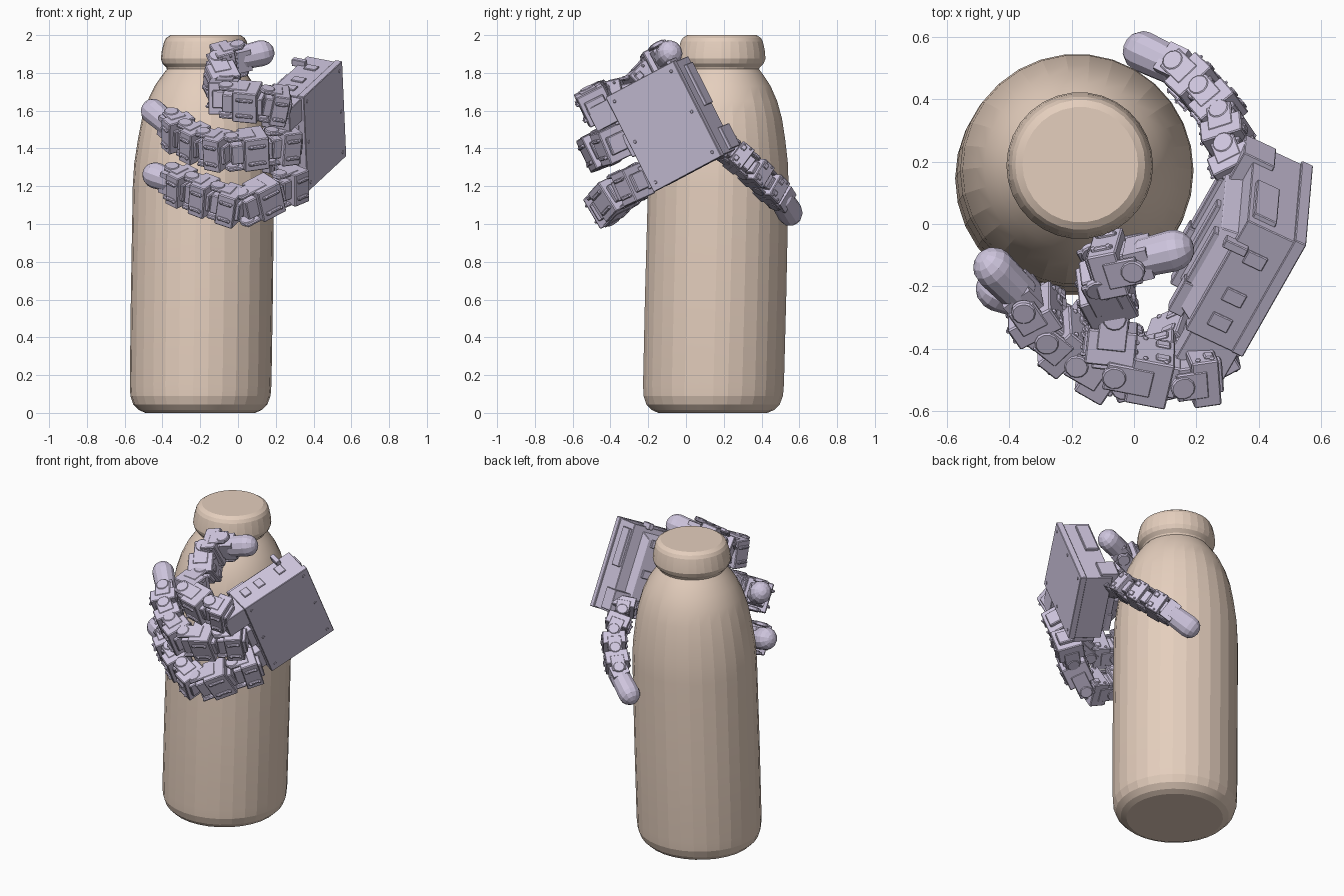
import bpy, bmesh, math
from mathutils import Vector, Matrix

if "Cube" in bpy.data.objects:
    bpy.data.objects.remove(bpy.data.objects["Cube"])


def material(name, rgb):
    m = bpy.data.materials.new(name)
    m.diffuse_color = (*rgb, 1)
    m.use_nodes = True
    m.node_tree.nodes["Principled BSDF"].inputs["Base Color"].default_value = m.diffuse_color
    return m


SKIN = material("bottle_beige", (0.78, 0.62, 0.51))
LILAC = material("hand_lilac", (0.62, 0.56, 0.73))


def finish(bm, name, mat, bevel=0.0):
    bmesh.ops.recalc_face_normals(bm, faces=bm.faces)
    me = bpy.data.meshes.new(name)
    bm.to_mesh(me)
    bm.free()
    ob = bpy.data.objects.new(name, me)
    bpy.context.collection.objects.link(ob)
    me.materials.append(mat)
    if bevel:
        b = ob.modifiers.new("bevel", 'BEVEL')
        b.width, b.segments, b.limit_method = bevel, 1, 'ANGLE'
    return ob


def frame(origin, along, hinge):
    """Local axes: x along the part, y the hinge axis, z across both."""
    x = Vector(along).normalized()
    h = Vector(hinge)
    y = (h - x * h.dot(x)).normalized()
    z = x.cross(y)
    m = Matrix((x, y, z)).transposed().to_4x4()
    m.translation = Vector(origin)
    return m


def box(bm, m, c, s, taper=1.0):
    r = bmesh.ops.create_cube(bm, size=1)
    for v in r["verts"]:
        k = taper if v.co.z < 0 else 1.0
        p = Vector((v.co.x * s[0] * k, v.co.y * s[1] * k, v.co.z * s[2]))
        v.co = m @ (p + Vector(c))


def cyl(bm, m, c, r, depth, axis='Y', seg=12):
    rot = Matrix.Rotation(math.pi / 2, 4, 'X') if axis == 'Y' else Matrix()
    bmesh.ops.create_cone(bm, cap_ends=True, segments=seg, radius1=r, radius2=r,
                          depth=depth, matrix=m @ Matrix.Translation(c) @ rot)


def servo_link(bm, a, b, hinge, w, d):
    """Servo housing with side brackets, hinge hubs, ribs and screw heads."""
    a, b = Vector(a), Vector(b)
    L = (b - a).length
    m = frame((a + b) / 2, b - a, hinge)
    box(bm, m, (-L * .12, 0, 0), (L * .62, w * .92, d))
    box(bm, m, (L * .3, 0, 0), (L * .36, w * .55, d * .62))
    box(bm, m, (-L * .45, 0, 0), (L * .2, w * .5, d * .7))
    for s in (-1, 1):
        box(bm, m, (L * .2, s * w * .43, 0), (L * .72, w * .09, d * .6))
        cyl(bm, m, (L * .42, s * w * .43, 0), d * .25, w * .13)
        box(bm, m, (-L * .1, s * w * .24, d * .5), (L * .4, w * .1, d * .14))
        box(bm, m, (-L * .25, s * w * .25, -d * .5), (L * .22, w * .2, d * .1))
        for t in (-.3, .02):
            cyl(bm, m, (L * t, s * w * .37, -d * .5), w * .05, d * .1, 'Z', 6)
            cyl(bm, m, (L * t, s * w * .25, d * .5), w * .05, d * .2, 'Z', 6)


def fingertip(bm, a, b, hinge, r):
    """Rounded rubber tip: a stretched sphere on a short collar."""
    a, b = Vector(a), Vector(b)
    L = (b - a).length
    m = frame(a, b - a, hinge)
    start = len(bm.verts)
    bmesh.ops.create_uvsphere(bm, u_segments=12, v_segments=8, radius=r)
    bm.verts.ensure_lookup_table()
    for v in bm.verts[start:]:
        p = Vector((v.co.z, v.co.y, v.co.x * .95))
        p.x += L - r if p.x > -.001 else r * .5
        v.co = m @ p
    box(bm, m, (0, 0, 0), (r * 1.1, r * 1.75, r * 1.5))


# Bottle: lathed profile, leaning slightly
profile = [(0.0, .29), (.015, .325), (.045, .355), (.09, .371), (.15, .375),
           (.62, .376), (1.2, .374), (1.32, .368), (1.45, .350), (1.56, .330), (1.65, .303),
           (1.73, .266), (1.79, .225), (1.82, .202), (1.83, .206), (1.85, .226),
           (1.875, .235), (1.92, .230), (1.965, .219), (1.985, .208), (2.0, .185)]
N = 30
bm = bmesh.new()
rings = []
for z, r in profile:
    cx, cy = -.200 + .014 * z, .142 + .024 * z
    rings.append([bm.verts.new((cx + r * math.cos(i * math.tau / N),
                                cy + r * math.sin(i * math.tau / N), z)) for i in range(N)])
for lo, hi in zip(rings, rings[1:]):
    for i in range(N):
        bm.faces.new((lo[i], lo[(i + 1) % N], hi[(i + 1) % N], hi[i]))
bm.faces.new(rings[0])
bm.faces.new(rings[-1])
bottle = finish(bm, "bottle", SKIN)
for p in bottle.data.polygons:
    p.use_smooth = True
bottle.data.set_sharp_from_angle(angle=math.radians(11))

# Palm: outer shell, tapered inner body, finger and thumb mounts
U, V = (-.45, -.79, -.42), (.036, .446, -.894)
pm = frame((.461, -.12, 1.515), U, V)
bm = bmesh.new()
box(bm, pm, (0, 0, -.02), (.455, .565, .04))
box(bm, pm, (.005, 0, -.12), (.445, .555, .17))
box(bm, pm, (.03, 0, -.225), (.36, .50, .06), .85)
box(bm, pm, (-.21, -.12, -.15), (.05, .24, .08))
box(bm, pm, (-.12, -.285, -.20), (.03, .04, .08))
box(bm, pm, (-.17, .2, -.19), (.13, .13, .11))
# upper corner block carrying the upper finger
box(bm, pm, (.29, -.205, -.10), (.16, .13, .17))
for y in (-.19, 0, .19):
    box(bm, pm, (.235, y, -.11), (.07, .13, .13))
    box(bm, pm, (.16, y, -.25), (.12, .06, .05))
    box(bm, pm, (0, y, -.255), (.2, .05, .03))
for x in (-.19, .19):
    for y in (-.24, 0, .24):
        cyl(bm, pm, (x, y, 0), .01, .006, 'Z', 8)
for x in (-.1, .05, .15):
    box(bm, pm, (x, -.275, -.12), (.05, .02, .07))
finish(bm, "palm", LILAC, .008)

# Fingers and thumb: joint paths, last segment is the rubber tip
digits = {
    "upper_finger": (V, .19, .16, [(.27, -.47, 1.62), (.13, -.49, 1.64), (-.08, -.45, 1.66),
                                   (-.06, -.27, 1.70), (-.13, -.14, 1.84), (.02, -.11, 1.88),
                                   (.19, -.07, 1.92)]),
    "middle_finger": (V, .20, .16, [(.31, -.36, 1.43), (.16, -.44, 1.41), (-.05, -.49, 1.38),
                                    (-.19, -.41, 1.41), (-.29, -.33, 1.46), (-.36, -.23, 1.52),
                                    (-.49, -.10, 1.63)]),
    "lower_finger": (V, .20, .16, [(.33, -.24, 1.23), (.21, -.35, 1.18), (.02, -.44, 1.08),
                                   (-.13, -.39, 1.13), (-.26, -.32, 1.18), (-.36, -.24, 1.23),
                                   (-.50, -.19, 1.28)]),
    "thumb": ((.37, -.49, -.8), .145, .14, [(.34, .15, 1.44), (.305, .24, 1.38), (.295, .34, 1.30),
                                            (.225, .42, 1.22), (.14, .50, 1.14),
                                            (-.02, .575, 1.02)]),
}
for name, (hinge, w, d, pts) in digits.items():
    bm = bmesh.new()
    for a, b in zip(pts[:-2], pts[1:-1]):
        servo_link(bm, a, b, hinge, w, d)
    finish(bm, name, LILAC, .006)
    bm = bmesh.new()
    fingertip(bm, pts[-2], pts[-1], hinge, .07)
    finish(bm, name + "_tip", LILAC)
